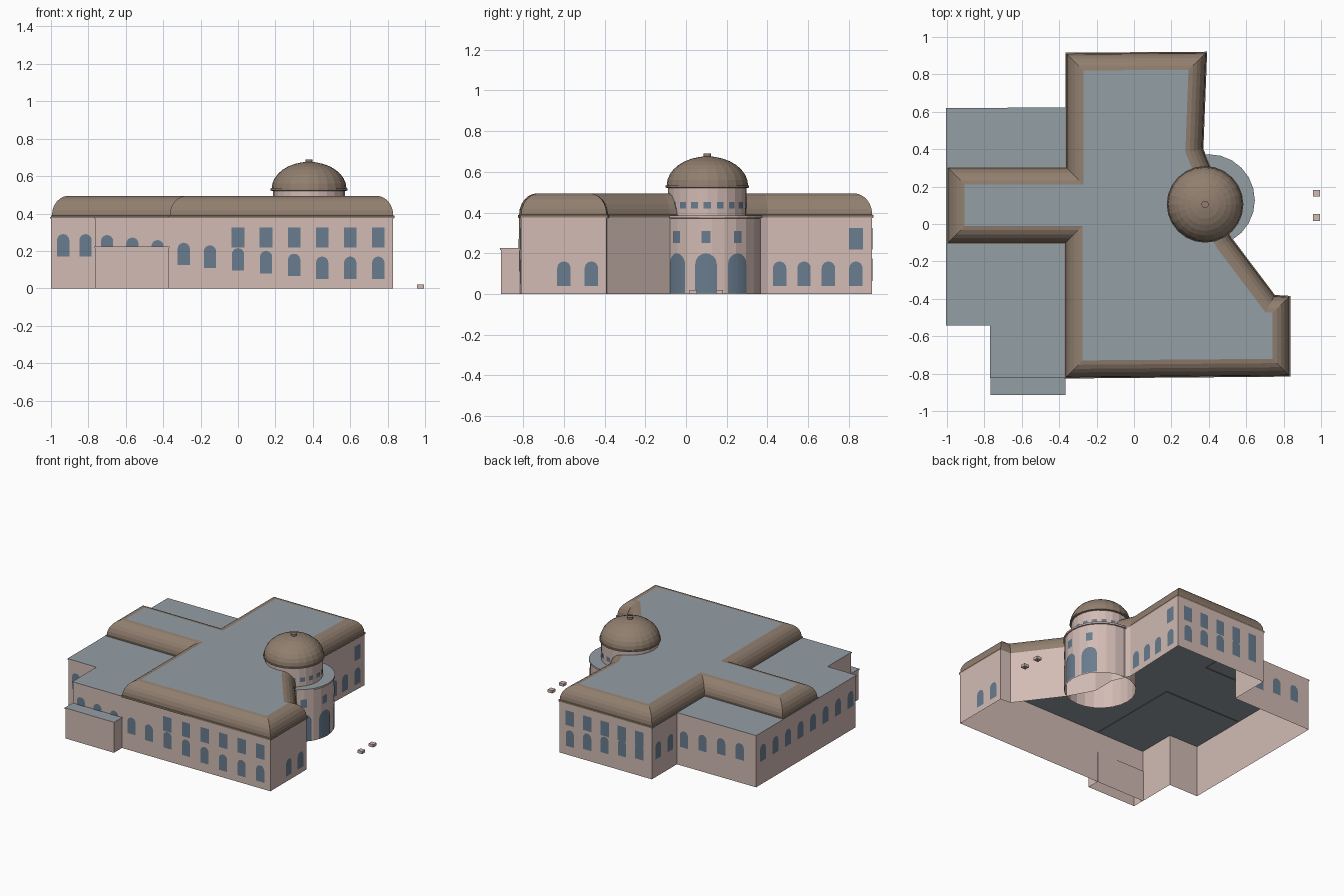
import bpy, bmesh, math
from mathutils import Vector

if "Cube" in bpy.data.objects:
    bpy.data.objects.remove(bpy.data.objects["Cube"], do_unlink=True)


def material(name, rgb):
    m = bpy.data.materials.new(name)
    m.use_nodes = True
    m.diffuse_color = (*rgb, 1)
    m.node_tree.nodes["Principled BSDF"].inputs["Base Color"].default_value = (*rgb, 1)
    return m


STONE = material("pink stone", (0.645, 0.497, 0.456))
ROOF = material("grey roof", (0.296, 0.342, 0.376))
BROWN = material("brown tile", (0.283, 0.212, 0.159))
GLASS = material("blue glass", (0.141, 0.202, 0.275))


def finish(name, bm, *mats):
    me = bpy.data.meshes.new(name)
    bm.to_mesh(me)
    bm.free()
    for m in mats:
        me.materials.append(m)
    ob = bpy.data.objects.new(name, me)
    bpy.context.collection.objects.link(ob)
    return ob


def inset(poly, d):
    """Mitred inward offset of a counter-clockwise outline."""
    out = []
    for i, p in enumerate(poly):
        p = Vector(p)
        e1 = (p - Vector(poly[i - 1])).normalized()
        e2 = (Vector(poly[(i + 1) % len(poly)]) - p).normalized()
        n1, n2 = Vector((-e1.y, e1.x)), Vector((-e2.y, e2.x))
        out.append(p + (n1 + n2) * d / (1 + n1.dot(n2)))
    return out


def loft(name, rings, mats, cap=False, cap_mat=0):
    """Join outlines (points, height) into a skin open underneath."""
    bm = bmesh.new()
    rows = [[bm.verts.new((p[0], p[1], z)) for p in pts] for pts, z in rings]
    for a, b in zip(rows, rows[1:]):
        n = len(a)
        for i in range(n):
            j = (i + 1) % n
            bm.faces.new((a[i], a[j], b[j], b[i]))
    if cap:
        bm.faces.new(rows[-1]).material_index = cap_mat
    return finish(name, bm, *mats)


def circle(c, r, n=24):
    return [(c[0] + r * math.cos(math.tau * i / n), c[1] + r * math.sin(math.tau * i / n))
            for i in range(n)]


def turned(name, c, profile, mats, cap=False, cap_mat=0):
    return loft(name, [(circle(c, r), z) for r, z in profile], mats, cap, cap_mat)


def pane(bm, place, w, z0, z1, arched, cols=8):
    """Add a window of vertical strips; place maps (across, height) to space."""
    rise = w / 2 if arched else 0
    prev = None
    for i in range(cols + 1):
        u = -math.cos(math.pi * i / cols)
        top = z1 - rise + rise * math.sqrt(max(0, 1 - u * u))
        pair = [bm.verts.new(place(u * w / 2, z)) for z in (z0, top)]
        if prev:
            face = [prev[0], pair[0], pair[1], prev[1]]
            if (face[2].co - face[1].co).length > 1e-6:
                bm.faces.new(face)
        prev = pair


def on_wall(a, b, coord):
    """Placement on a straight wall, at a coordinate along its main axis."""
    a, b = Vector(a), Vector(b)
    e = b - a
    k = 0 if abs(e.x) > abs(e.y) else 1
    p = a + e * ((coord - a[k]) / e[k])
    e.normalize()
    p += Vector((e.y, -e.x)) * 0.003
    return p, lambda u, z: (p.x + e.x * u, p.y + e.y * u, z)


def on_drum(c, r, degrees):
    t0 = math.radians(degrees)
    return lambda u, z: (c[0] + r * math.cos(t0 + u / r), c[1] + r * math.sin(t0 + u / r), z)


# Outlines: the tall block, and the whole plan with the low wings
right_side = [(.83, -.81), (.83, -.39), (.75, -.385), (.52, -.08), (.42, .10),
              (.42, .27), (.365, .40), (.385, .915), (-.36, .91)]
main = [(-.365, -.82)] + right_side + [(-.36, .30), (-.995, .30), (-.995, -.10), (-.365, -.10)]
plan = [(-.765, -.82)] + right_side + [(-.36, .62), (-1, .615), (-1, -.54), (-.765, -.54)]
WALL = 0.38

# Walls with the flat wing roofs
loft("walls", [(plan, 0), (plan, WALL)], [STONE])
loft("wing_roof", [(inset(plan, -.004), WALL - .006), (inset(plan, -.004), WALL + .002)],
     [STONE, ROOF], True, 1)

# Rounded mansard with flat deck
rings = [(inset(main, -.006), WALL - .004), (inset(main, -.006), WALL + .008),
         (main, WALL + .01)]
for i in range(1, 7):
    t = math.pi / 2 * i / 6
    rings.append((inset(main, .09 * (1 - math.cos(t))), WALL + .01 + .105 * math.sin(t)))
loft("mansard_roof", rings, [BROWN, ROOF], True, 1)

# Entrance rotunda with ledge, drum, dome and cap
low, high = (.40, .127), (.38, .105)
turned("rotunda", low, [(.238, 0), (.238, .375)], [STONE])
turned("rotunda_ledge", low, [(.238, .372), (.246, .374), (.246, .386)], [STONE, ROOF], True, 1)
turned("drum", high, [(.193, .38), (.193, .525)], [STONE])
turned("drum_cornice", high, [(.193, .52), (.205, .523), (.205, .533), (.195, .535)], [BROWN])
dome = [(.2 * math.cos(math.pi / 2 * i / 8), .533 + .143 * math.sin(math.pi / 2 * i / 8))
        for i in range(8)]
turned("dome", high, dome + [(.018, .676)], [BROWN], True)
turned("dome_cap", high, [(.019, .674), (.019, .69)], [BROWN], True)

# Side porch and small blocks before the entrance
def box_outline(x0, x1, y0, y1):
    return [(x0, y0), (x1, y0), (x1, y1), (x0, y1)]


porch = box_outline(-.765, -.37, -.91, -.815)
loft("porch", [(porch, 0), (porch, .218)], [STONE])
lip = inset(porch, -.003)
loft("porch_roof", [(lip, .216), (lip, .225)], [STONE, ROOF], True, 1)
for name, y in (("left_block", .165), ("right_block", .035)):
    o = box_outline(.958, .995, y - .018, y + .018)
    loft(name, [(inset(o, .015), 0), (o, 0), (o, .02)], [STONE], True)

# Wall windows; sills climb towards the far end of the building
glass = bmesh.new()
front, east = (plan[0], plan[1]), (plan[1], plan[2])
back_east, back = (plan[7], plan[8]), (plan[8], plan[9])
side, wing_back = (plan[9], plan[10]), (plan[10], plan[11])
west, wing_front = (plan[11], plan[12]), (plan[12], plan[13])
steps = [.15 * i for i in range(6)]
back_row = [.30 - .14 * i for i in range(5)]
arches = [(front, [-.70, -.565, -.43, -.29, -.15] + steps), (wing_front, [-.935, -.815]),
          (east, [-.6, -.465]), (back_east, [.46, .58, .70, .835]), (back, back_row),
          (side, [.84, .70]), (wing_back, [-.42, -.57, -.72, -.87]),
          (west, [.54 - .145 * i for i in range(8)])]
for edge, coords in arches:
    for c in coords:
        p, place = on_wall(*edge, c)
        sill = min(.17, .05 + .1 * max(0, .45 - p.x))
        if edge in (east, back_east):
            sill = .04
        pane(glass, place, .066, sill, sill + .12, True)
for edge, coords in [(front, steps), (back, back_row), (back_east, [.835])]:
    for c in coords:
        pane(glass, on_wall(*edge, c)[1], .068, .218, .325, False)
finish("wall_windows", glass, GLASS)

# Rotunda doors and windows
glass = bmesh.new()
for deg in (-46, -7, 32):
    pane(glass, on_drum(low, .2405, deg), .108, .005, .20, True)
    pane(glass, on_drum(low, .2405, deg), .045, .25, .31, False)
for i in range(-6, 7):
    pane(glass, on_drum(high, .1955, 19 * i), .036, .42, .452, False)
finish("rotunda_windows", glass, GLASS)
